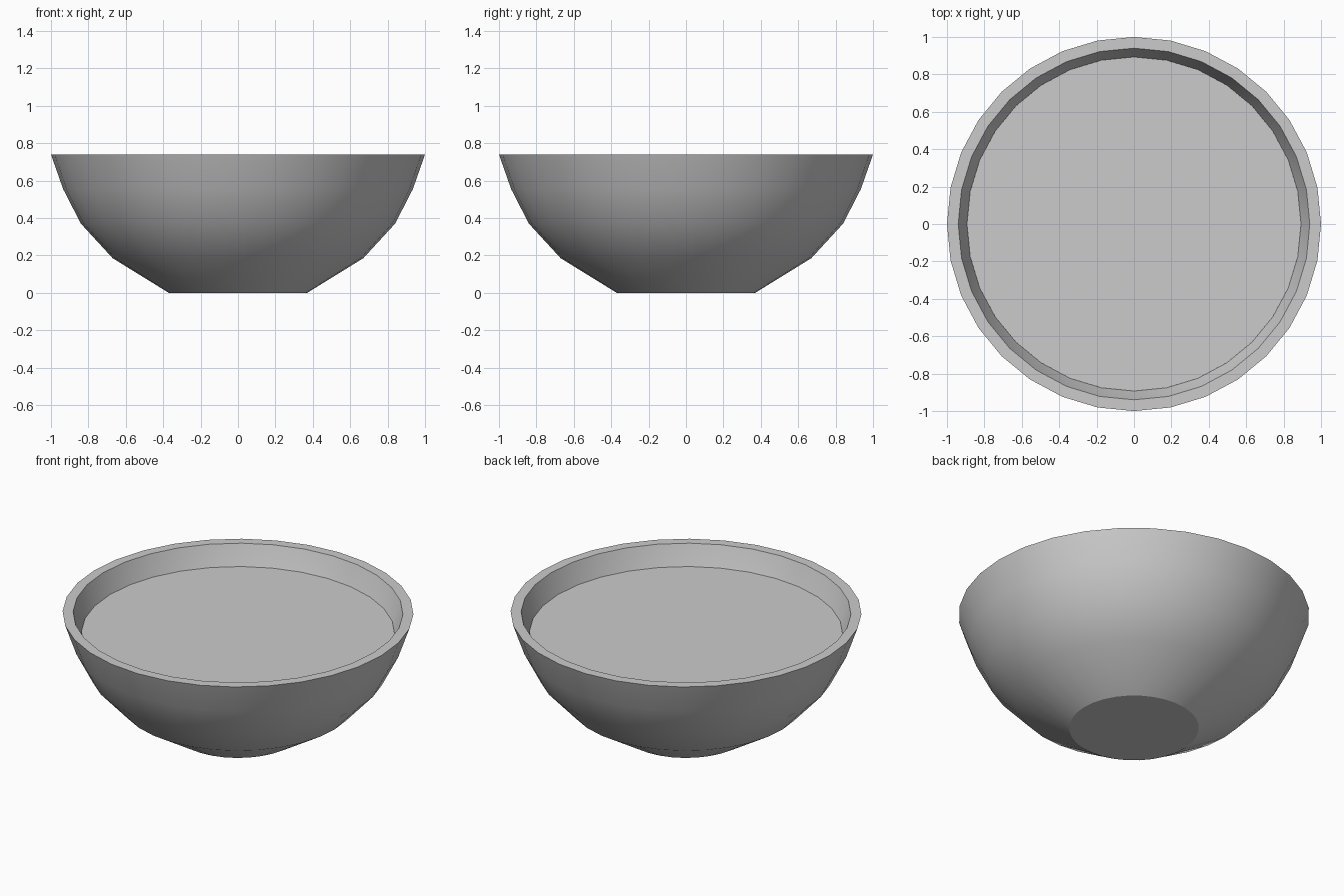
import bpy, bmesh
from math import cos, sin, tau, radians

if "Cube" in bpy.data.objects:
    bpy.data.objects.remove(bpy.data.objects["Cube"])

SIDES = 32


def lathe(name, profile):
    """Spin (radius, height) points about z; radius 0 closes to a flat n-gon."""
    bm = bmesh.new()
    rings = [[bm.verts.new((r * cos(tau * i / SIDES), r * sin(tau * i / SIDES), z))
              for i in range(SIDES)] for r, z in profile]
    for a, b in zip(rings, rings[1:]):
        for i in range(SIDES):
            j = (i + 1) % SIDES
            bm.faces.new((a[i], a[j], b[j], b[i]))
    # flat caps at both ends of the profile
    bm.faces.new(rings[0][::-1])
    bm.faces.new(rings[-1])
    bmesh.ops.recalc_face_normals(bm, faces=bm.faces)
    mesh = bpy.data.meshes.new(name)
    bm.to_mesh(mesh)
    bm.free()
    obj = bpy.data.objects.new(name, mesh)
    bpy.context.collection.objects.link(obj)
    bpy.ops.object.select_all(action='DESELECT')
    obj.select_set(True)
    bpy.context.view_layer.objects.active = obj
    bpy.ops.object.shade_smooth_by_angle(angle=radians(28))
    return obj


# Bowl shell: foot, outer wall, rim, inner wall, inner floor
lathe("bowl", [(0.37, 0), (0.67, 0.185), (0.84, 0.37), (0.935, 0.555), (1.0, 0.74),
               (0.94, 0.74), (0.875, 0.555), (0.78, 0.37), (0.62, 0.2), (0.35, 0.05)])

# Contents filling the bowl up to just below the rim
lathe("filling", [(0.34, 0.06), (0.61, 0.21), (0.77, 0.375), (0.87, 0.555), (0.893, 0.615)])
